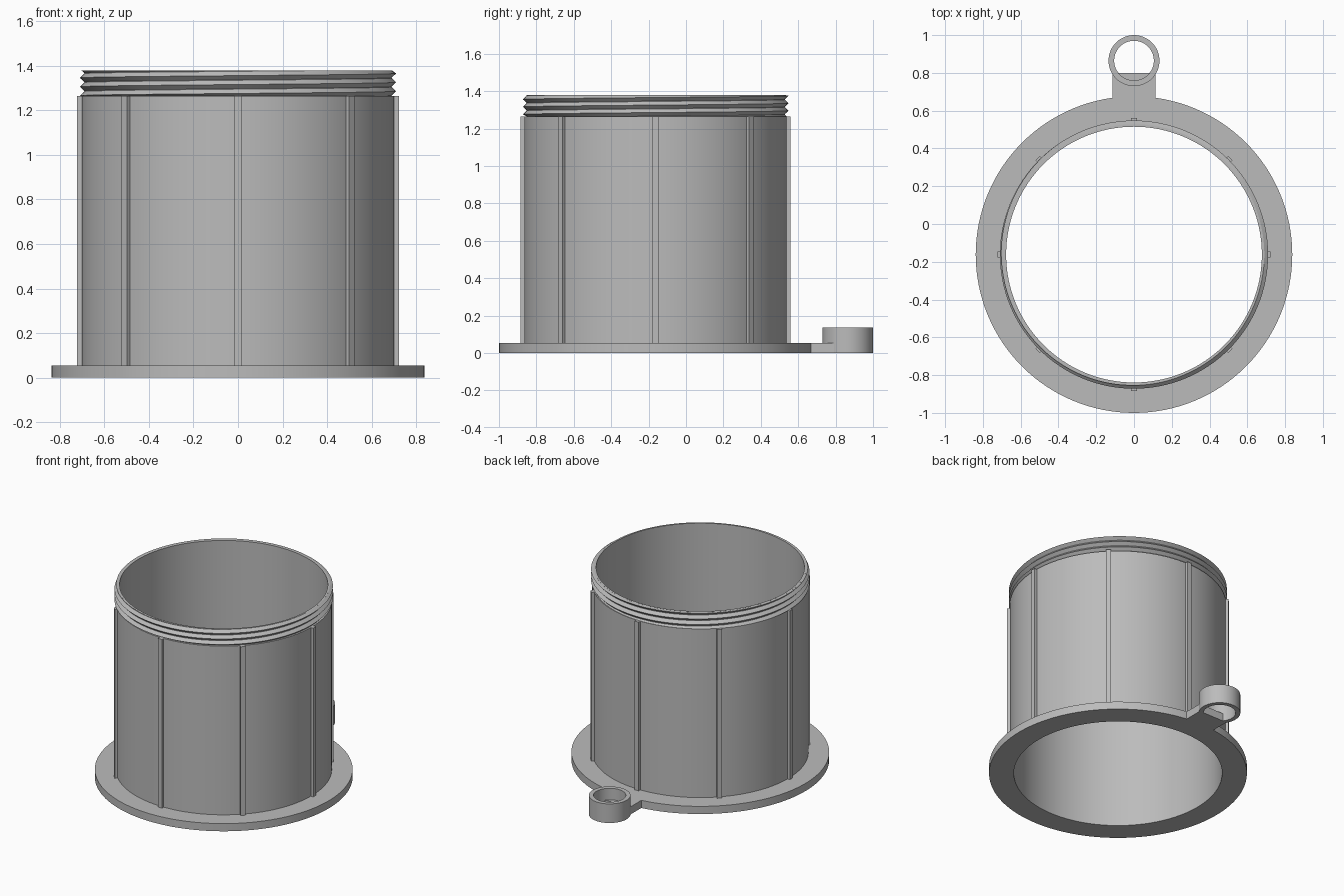
import bpy, bmesh, math
from mathutils import Matrix

cube = bpy.data.objects.get("Cube")
if cube:
    bpy.data.objects.remove(cube, do_unlink=True)

CY = -0.162                      # centre of the sleeve
BORE, WALL, NECK, CREST = 0.677, 0.703, 0.69, 0.71
FLANGE_R, FLANGE_H = 0.838, 0.055
SHOULDER, TOP = 1.265, 1.38

grey = bpy.data.materials.new("plain grey")
grey.use_nodes = True
colour = (0.5, 0.5, 0.5, 1)
grey.diffuse_color = colour
grey.node_tree.nodes["Principled BSDF"].inputs["Base Color"].default_value = colour


def finish(bm, name, y=CY, smooth=True):
    bmesh.ops.recalc_face_normals(bm, faces=bm.faces)
    mesh = bpy.data.meshes.new(name)
    bm.to_mesh(mesh)
    bm.free()
    mesh.materials.append(grey)
    ob = bpy.data.objects.new(name, mesh)
    ob.location.y = y
    bpy.context.collection.objects.link(ob)
    if smooth:
        bpy.ops.object.select_all(action='DESELECT')
        ob.select_set(True)
        bpy.context.view_layer.objects.active = ob
        bpy.ops.object.shade_smooth_by_angle(angle=math.radians(25))
    return ob


def skin(bm, rings, closed):
    """Bridge successive closed cross-sections with quads."""
    count = len(rings)
    for i in range(count if closed else count - 1):
        a, b = rings[i], rings[(i + 1) % count]
        for j in range(len(a)):
            k = (j + 1) % len(a)
            bm.faces.new((a[j], a[k], b[k], b[j]))
    if not closed:
        bm.faces.new(rings[0])
        bm.faces.new(rings[-1][::-1])


def section(bm, profile, angle):
    return [bm.verts.new((r * math.cos(angle), r * math.sin(angle), z)) for r, z in profile]


def lathe(name, profile, y=CY, steps=128):
    bm = bmesh.new()
    skin(bm, [section(bm, profile, math.tau * i / steps) for i in range(steps)], True)
    return finish(bm, name, y)


def box(bm, x0, x1, y0, y1, z0, z1, turn=0):
    m = (Matrix.Rotation(turn, 4, 'Z')
         @ Matrix.Translation(((x0 + x1) / 2, (y0 + y1) / 2, (z0 + z1) / 2))
         @ Matrix.Diagonal((x1 - x0, y1 - y0, z1 - z0, 1)))
    bmesh.ops.create_cube(bm, size=1, matrix=m)


# Open sleeve with a stepped-in neck
lathe("sleeve", [(BORE, 0), (WALL, 0), (WALL, SHOULDER), (NECK, SHOULDER),
                 (NECK, TOP), (BORE, TOP)])

# Base flange
lathe("base_flange", [(WALL, 0), (FLANGE_R, 0), (FLANGE_R, FLANGE_H), (WALL, FLANGE_H)])

# Eight vertical grip ribs
bm = bmesh.new()
for i in range(8):
    box(bm, WALL - 0.01, 0.722, -0.016, 0.016, FLANGE_H, SHOULDER, math.tau * i / 8)
finish(bm, "grip_ribs", smooth=False)

# Helical screw thread, trimmed by the shoulder and the rim
PITCH, HALF, TURNS, STEPS = 0.04, 0.019, 4, 128
slope = (CREST - NECK) / HALF
bm = bmesh.new()
rings = []
for i in range(TURNS * STEPS + 1):
    z = SHOULDER - HALF + PITCH * i / STEPS
    low, high = SHOULDER + 0.0005, TOP - 0.0005
    mid = min(max(z, low), high)
    crest = max(CREST - abs(z - mid) * slope, NECK - 0.002)
    clamp = lambda v: min(max(v, low), high)
    bottom, top = clamp(z - HALF), clamp(z + HALF)
    root = NECK - 0.003
    rings.append(section(bm, [(root, bottom), (NECK, bottom), (crest, mid),
                              (NECK, top), (root, top)], math.tau * i / STEPS))
skin(bm, rings, False)
finish(bm, "screw_thread")

# Rear lug: flat tab reaching into an upright ring
bm = bmesh.new()
box(bm, -0.113, 0.113, 0.668, 0.8, 0, FLANGE_H)
bmesh.ops.delete(bm, geom=[], context='VERTS')
finish(bm, "lug_tab", y=0, smooth=False)
lathe("lug_ring", [(0.105, 0), (0.135, 0), (0.135, 0.137), (0.105, 0.137)], y=0.865, steps=64)
